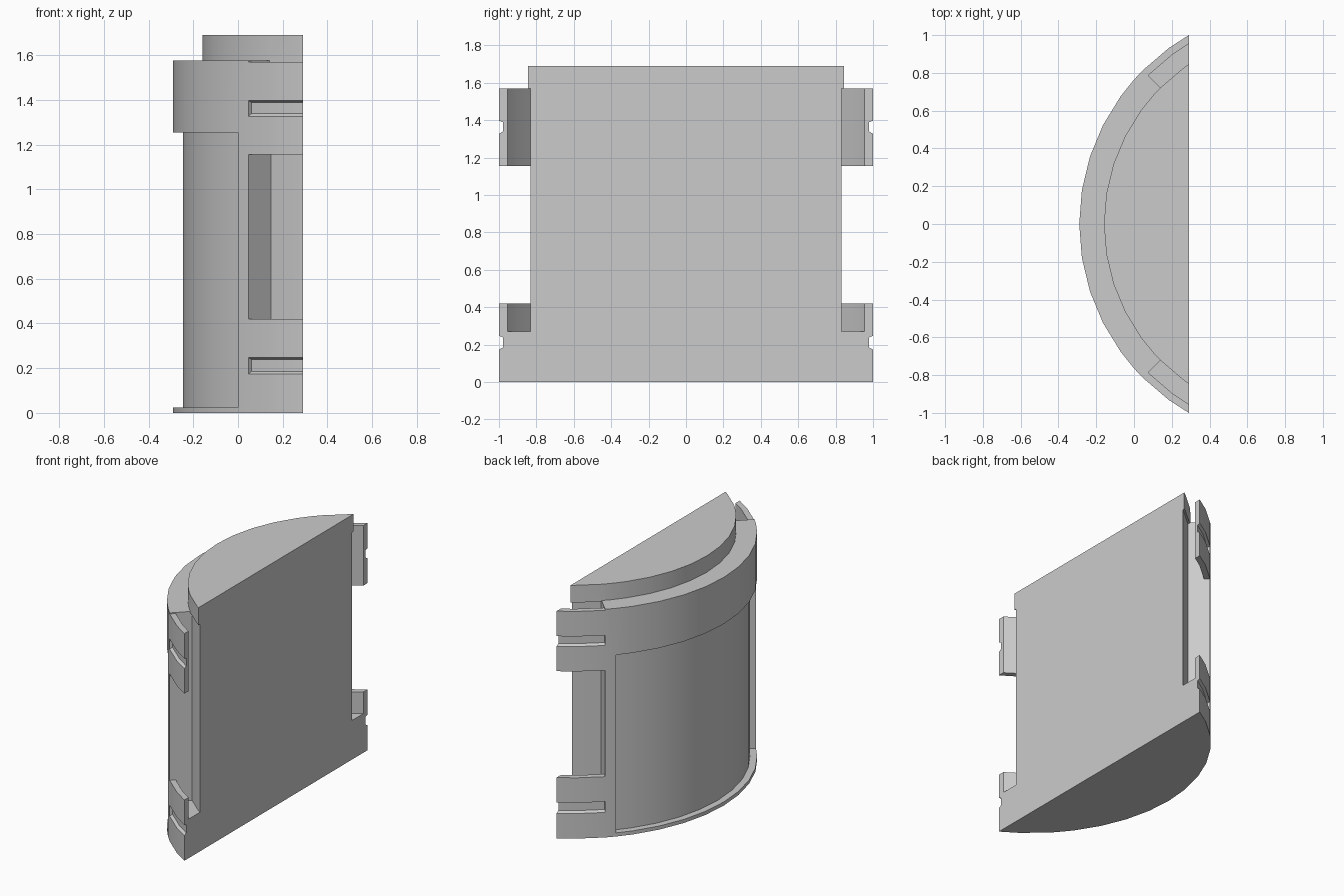
import bpy, bmesh
from math import radians, degrees, sin, cos, acos

if "Cube" in bpy.data.objects:
    bpy.data.objects.remove(bpy.data.objects["Cube"])

# The housing is carved from a cylindrical grid (radius, angle, height);
# only faces between filled and empty cells are made.
CX, FLAT = 0.862, 0.29                  # arc centre and flat back plane on x
HALF = [0, 9, 18, 27, 36, 41.6, 45, 54, 60.2]
ANGLES = [-a for a in HALF[:0:-1]] + HALF
RADII = [0, 1.009, 1.021, 1.107, 1.113, 1.134, 1.152]   # 0 stands for the flat plane
GROOVES = [(0.173, 0.247), (1.327, 1.397)]
HEIGHTS = [0, 0.025, *GROOVES[0], 0.27, 0.42, 1.155, 1.255, *GROOVES[1], 1.57, 1.577, 1.69]
TAPER = {GROOVES[0][0]: .012, GROOVES[0][1]: -.008, GROOVES[1][0]: .012, GROOVES[1][1]: -.008}


def filled(i, j, k):
    if not (0 <= i < len(RADII) - 1 and 0 <= j < len(ANGLES) - 1 and 0 <= k < len(HEIGHTS) - 1):
        return False
    r = (RADII[i] + RADII[i + 1]) / 2
    a = abs(ANGLES[j] + ANGLES[j + 1]) / 2
    z = (HEIGHTS[k] + HEIGHTS[k + 1]) / 2
    if r > 1.021 and z > 1.577:                          # step around the top plug
        return False
    if a < 41.6:                                         # recessed front panel
        return not (r > 1.107 and .025 < z < 1.255)
    if a > 45:                                           # side clips
        top = r > 1.021 and z > 1.57
        gap = 1.009 < r < 1.113 and .27 < z < 1.57
        window = r > 1.009 and .42 < z < 1.155
        groove = r > 1.134 and any(lo < z < hi for lo, hi in GROOVES)
        return not (top or gap or window or groove)
    return True


def point(i, j, k):
    a, z = ANGLES[j], HEIGHTS[k]
    r = RADII[i] or RADII[1]
    if abs(a) == HALF[-1]:                               # end columns stop on the flat plane
        a = degrees(acos((CX - FLAT) / r)) * (1 if a > 0 else -1)
    if i == 0:
        r = (CX - FLAT) / cos(radians(a))
    if RADII[i] == 1.134:                                # sloped groove walls
        z += TAPER.get(z, 0)
    return CX - r * cos(radians(a)), r * sin(radians(a)), z


bm = bmesh.new()
verts = {}


def vert(key):
    if key not in verts:
        verts[key] = bm.verts.new(point(*key))
    return verts[key]


for i in range(len(RADII) - 1):
    for j in range(len(ANGLES) - 1):
        for k in range(len(HEIGHTS) - 1):
            if not filled(i, j, k):
                continue
            for axis in range(3):
                for side in (0, 1):
                    near = [i, j, k]
                    near[axis] += 2 * side - 1
                    if filled(*near):
                        continue
                    u, v = (axis + 1) % 3, (axis + 2) % 3
                    loop = []
                    for du, dv in ((0, 0), (1, 0), (1, 1), (0, 1)):
                        key = [i, j, k]
                        key[axis] += side
                        key[u] += du
                        key[v] += dv
                        loop.append(vert(tuple(key)))
                    bm.faces.new(loop if side else loop[::-1])

# Tidy the collapsed end cells and merge flat areas
bmesh.ops.remove_doubles(bm, verts=bm.verts, dist=1e-4)
bmesh.ops.dissolve_degenerate(bm, edges=bm.edges, dist=1e-4)
bmesh.ops.recalc_face_normals(bm, faces=bm.faces)
if bm.calc_volume(signed=True) < 0:
    bmesh.ops.reverse_faces(bm, faces=bm.faces)
bmesh.ops.dissolve_limit(bm, angle_limit=radians(1), verts=bm.verts, edges=bm.edges)

me = bpy.data.meshes.new("curved_housing")
bm.to_mesh(me)
bm.free()
body = bpy.data.objects.new("curved_housing", me)
bpy.context.collection.objects.link(body)

# Smooth curved walls, crisp edges
bpy.context.view_layer.objects.active = body
body.select_set(True)
bpy.ops.object.shade_smooth_by_angle(angle=radians(25))
